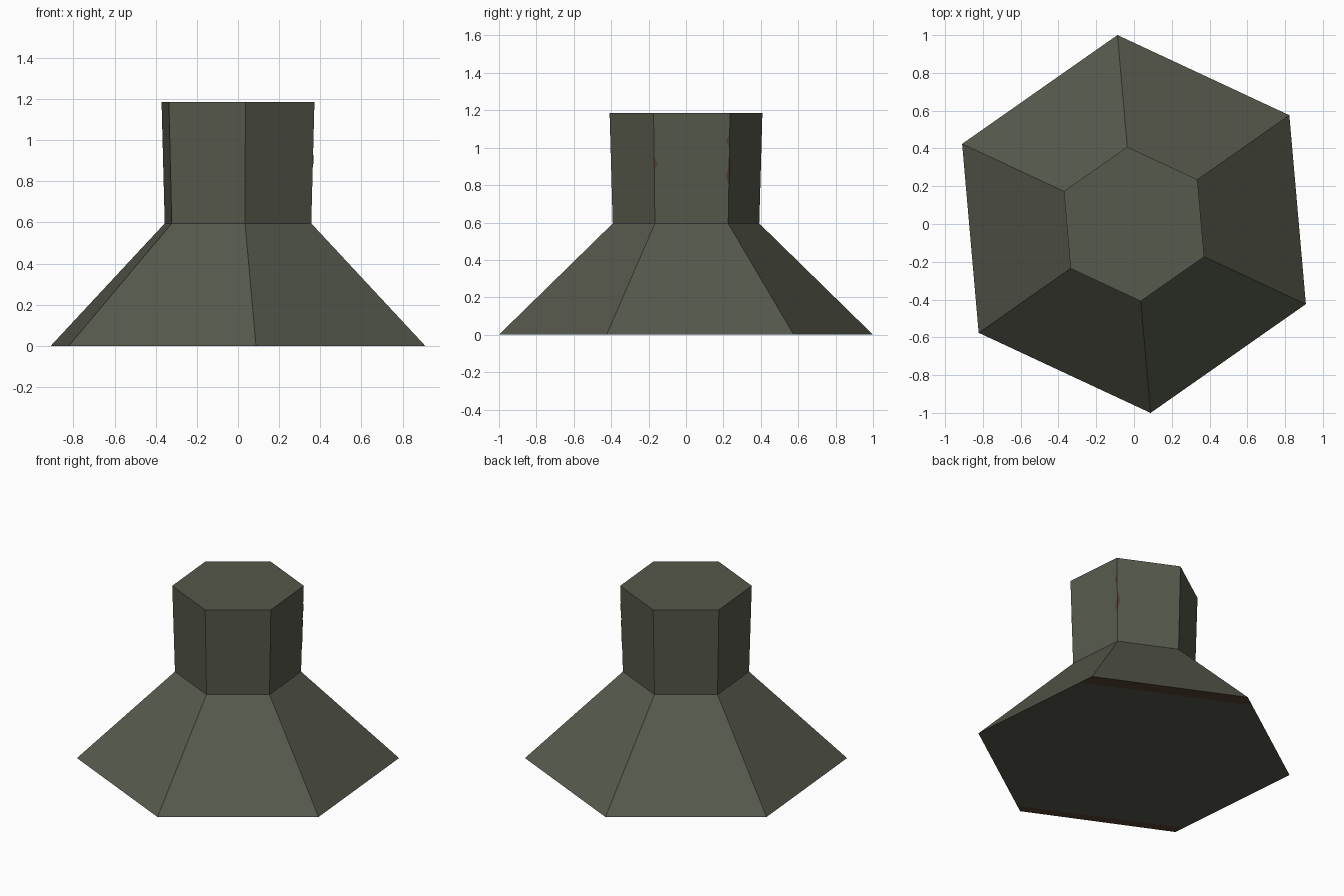
import bpy, bmesh, math
from mathutils import Vector

if "Cube" in bpy.data.objects:
    bpy.data.objects.remove(bpy.data.objects["Cube"])


def material(name, rgb):
    m = bpy.data.materials.new(name)
    m.diffuse_color = (*rgb, 1)
    m.use_nodes = True
    m.node_tree.nodes["Principled BSDF"].inputs["Base Color"].default_value = m.diffuse_color
    return m


olive = material("olive_grey", (0.093, 0.100, 0.072))
brown = material("worn_brown", (0.089, 0.053, 0.032))


def corner(r, deg, z):
    a = math.radians(deg)
    return Vector((r * math.cos(a), r * math.sin(a), z))


def finish(bm, name, mats):
    me = bpy.data.meshes.new(name)
    bm.to_mesh(me)
    bm.free()
    for m in mats:
        me.materials.append(m)
    ob = bpy.data.objects.new(name, me)
    bpy.context.collection.objects.link(ob)


# Pedestal: flared hexagonal foot and slightly widening neck
ANGLES = [35 + 60 * i for i in range(6)]
PROFILE = [(1.004, 0.0), (0.393, 0.595), (0.41, 1.185)]
bm = bmesh.new()
rings = [[bm.verts.new(corner(r, a, z)) for a in ANGLES] for r, z in PROFILE]
for low, high in zip(rings, rings[1:]):
    for i in range(6):
        j = (i + 1) % 6
        bm.faces.new((low[i], low[j], high[j], high[i]))
bm.faces.new(rings[-1])
bottom = bm.faces.new(rings[0][::-1])

# Worn strips along two opposite edges of the underside
strip_dir = corner(1, 65, 0)
apothem = 1.004 * math.cos(math.radians(30))
for side, width in ((1, 0.09), (-1, 0.06)):
    flat = [f for f in bm.faces if all(v.co.z < 1e-4 for v in f.verts)]
    geom = flat + list({e for f in flat for e in f.edges}) + list({v for f in flat for v in f.verts})
    bmesh.ops.bisect_plane(bm, geom=geom, plane_co=strip_dir * side * (apothem - width),
                           plane_no=strip_dir * side)
for f in bm.faces:
    c = f.calc_center_median()
    if c.z < 1e-4 and abs(c.dot(strip_dir)) > apothem - 0.1:
        f.material_index = 1
bmesh.ops.recalc_face_normals(bm, faces=bm.faces)
finish(bm, "pedestal", (olive, brown))

# Tiny worn chips beside the neck corners
bm = bmesh.new()
for deg, toward, z0, z1 in ((-25, 35, 0.88, 0.95), (35, -25, 1.0, 1.07), (35, -25, 0.8, 0.9),
                            (35, 95, 0.82, 0.96)):
    out = corner(0.002, (deg + toward) / 2, 0)

    def on_edge(z, t):
        r = 0.393 + 0.017 * (z - 0.595) / 0.59
        return corner(r, deg, z).lerp(corner(r, toward, z), t) + out

    pts = [on_edge(z0, 0), on_edge((z0 + z1) / 2, 0.05), on_edge(z1, 0)]
    face = bm.faces.new([bm.verts.new(p) for p in pts])
    face.normal_update()
    if face.normal.dot(out) < 0:
        face.normal_flip()
finish(bm, "neck_chips", (brown,))
